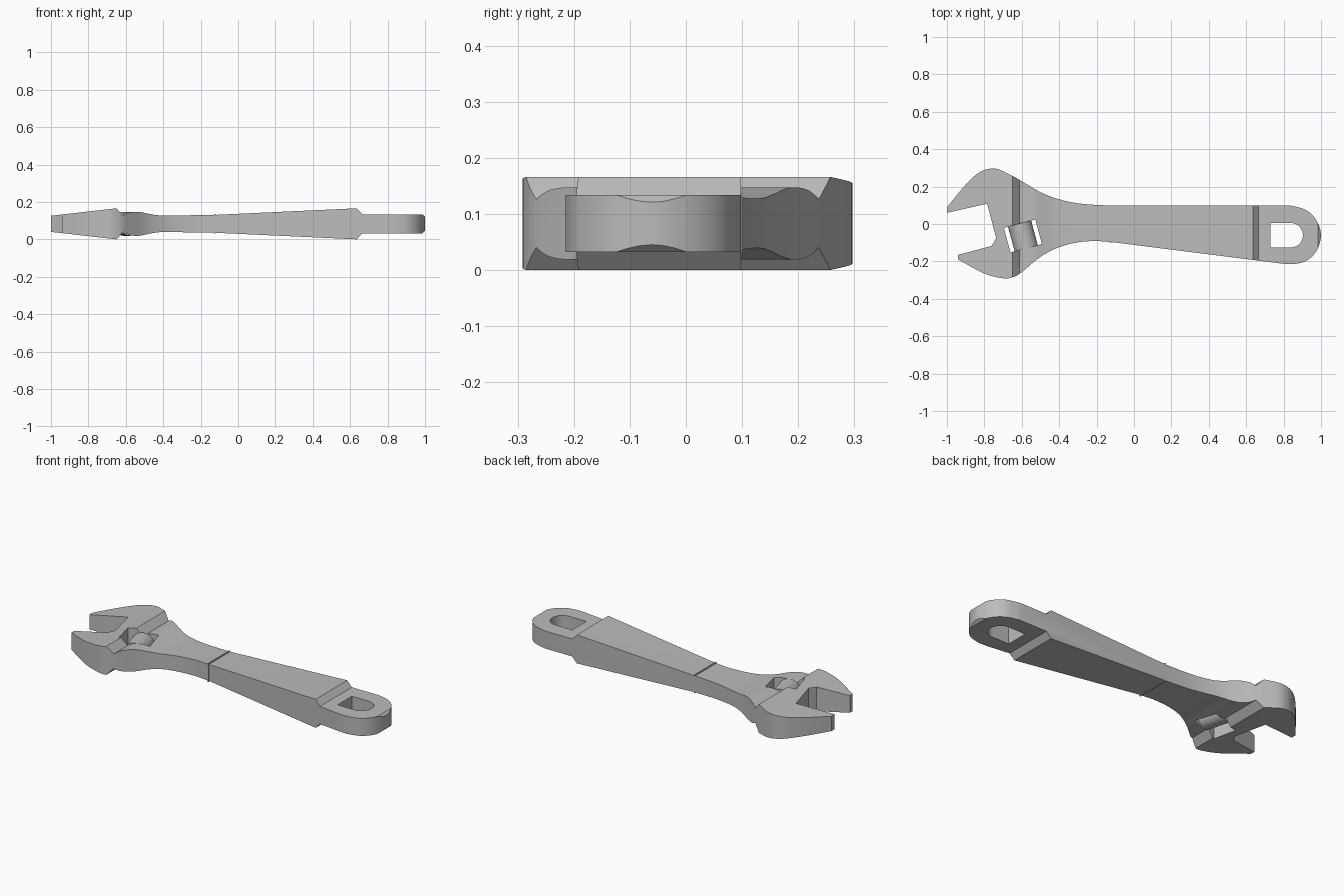
import bpy, bmesh, math
from mathutils import Matrix, Vector

cube = bpy.data.objects.get("Cube")
if cube:
    bpy.data.objects.remove(cube, do_unlink=True)

steel = bpy.data.materials.new("grey steel")
STEEL = (0.5, 0.5, 0.5, 1)
steel.diffuse_color = STEEL
steel.use_nodes = True
steel.node_tree.nodes["Principled BSDF"].inputs["Base Color"].default_value = STEEL
MID = 0.083  # height of the middle plane


def smooth_path(pts, steps=4):
    """Round off a row of points with a Catmull-Rom curve."""
    p = [Vector(q) for q in pts]
    p = [p[0]] + p + [p[-1]]
    out = []
    for i in range(1, len(p) - 2):
        a, b, c, d = p[i - 1:i + 3]
        for k in range(steps):
            t = k / steps
            out.append(0.5 * (2 * b + (c - a) * t + (2 * a - 5 * b + 4 * c - d) * t**2
                              + (3 * b - a - 3 * c + d) * t**3))
    return [tuple(v) for v in out] + [tuple(pts[-1])]


def prism(name, outline, depth, side_on=False):
    """Extrude an outline along z, or along y when side_on."""
    bm = bmesh.new()
    put = (lambda a, b: (a, -depth, b)) if side_on else (lambda a, b: (a, b, MID - depth))
    face = bm.faces.new([bm.verts.new(put(a, b)) for a, b in outline])
    ext = bmesh.ops.extrude_face_region(bm, geom=[face])
    move = (0, 2 * depth, 0) if side_on else (0, 0, 2 * depth)
    bmesh.ops.translate(bm, vec=move, verts=[g for g in ext["geom"] if isinstance(g, bmesh.types.BMVert)])
    bmesh.ops.recalc_face_normals(bm, faces=bm.faces)
    mesh = bpy.data.meshes.new(name)
    bm.to_mesh(mesh)
    bm.free()
    ob = bpy.data.objects.new(name, mesh)
    bpy.context.collection.objects.link(ob)
    mesh.materials.append(steel)
    return ob


def combine(ob, tool, operation):
    mod = ob.modifiers.new(operation.lower(), "BOOLEAN")
    mod.object, mod.operation, mod.solver = tool, operation, "EXACT"
    bpy.ops.object.select_all(action="DESELECT")
    bpy.context.view_layer.objects.active = ob
    ob.select_set(True)
    bpy.ops.object.modifier_apply(modifier=mod.name)
    bpy.data.objects.remove(tool, do_unlink=True)


def shade(ob):
    bpy.ops.object.select_all(action="DESELECT")
    bpy.context.view_layer.objects.active = ob
    ob.select_set(True)
    bpy.ops.object.shade_smooth_by_angle(angle=math.radians(28))


# Wrench plan: fixed jaw and neck, handle end, lower neck and jaw, mouth
upper = smooth_path([(-1, .09), (-.9, .21), (-.82, .28), (-.74, .296), (-.66, .262), (-.61, .235),
                     (-.5, .17), (-.4, .132), (-.28, .108), (-.12, .098)])
end = smooth_path([(.84, .098), (.92, .075), (.975, .02), (1, -.06), (.975, -.145),
                   (.92, -.198), (.85, -.215)])
lower = smooth_path([(.8, -.213), (-.1, -.099)], 1) + smooth_path(
    [(-.2, -.09), (-.3, -.098), (-.4, -.124), (-.5, -.175), (-.6, -.258), (-.65, -.285),
     (-.7, -.29), (-.8, -.265), (-.94, -.19)])
mouth = [(-.94, -.165), (-.76, -.117), (-.737, -.075), (-.785, .108), (-1, .06)]
wrench = prism("wrench_body", upper + end + lower + mouth, .2)

# Thickness along the length, mirrored about the middle plane
half = [(-1.01, .042), (-.65, .083), (-.613, .043)]
half += smooth_path([(-.613, .043), (-.58, .06), (-.53, .064), (-.47, .052), (-.42, .045), (-.36, .044)])[1:]
half += [(-.12, .048), (.635, .083), (.665, .051), (.985, .051), (1.002, .036)]
side = [(x, MID + h) for x, h in half] + [(x, MID - h) for x, h in reversed(half)]
combine(wrench, prism("thickness_cutter", side, .5, True), "INTERSECT")

# Hanging hole: square on one side, round on the other
arc = [(.84 + .063 * math.cos(a), -.06 + .065 * math.sin(a))
       for a in (math.pi * (i / 16 - .5) for i in range(17))]
combine(wrench, prism("hole_cutter", [(.73, .005), (.73, -.125)] + arc, .3), "DIFFERENCE")

# Slanted window for the adjusting roller
TILT = math.radians(15)
turn = Matrix.Rotation(TILT, 2)
centre = Vector((-.594, -.064))
window = [tuple(centre + turn @ Vector((sx * .087, sy * .068)))
          for sx, sy in ((-1, -1), (1, -1), (1, 1), (-1, 1))]
combine(wrench, prism("window_cutter", window, .3), "DIFFERENCE")
shade(wrench)

# Adjusting roller
bpy.ops.mesh.primitive_cylinder_add(vertices=32, radius=.064, depth=.138,
                                    location=(centre.x, centre.y, MID),
                                    rotation=(math.pi / 2, 0, TILT))
roller = bpy.context.object
roller.name = "adjusting_roller"
roller.data.materials.append(steel)
shade(roller)

# Thin collar between neck and handle
collar = prism("handle_collar", [(-.128, -.1), (-.12, -.101), (-.12, .1), (-.128, .1)], .053)
